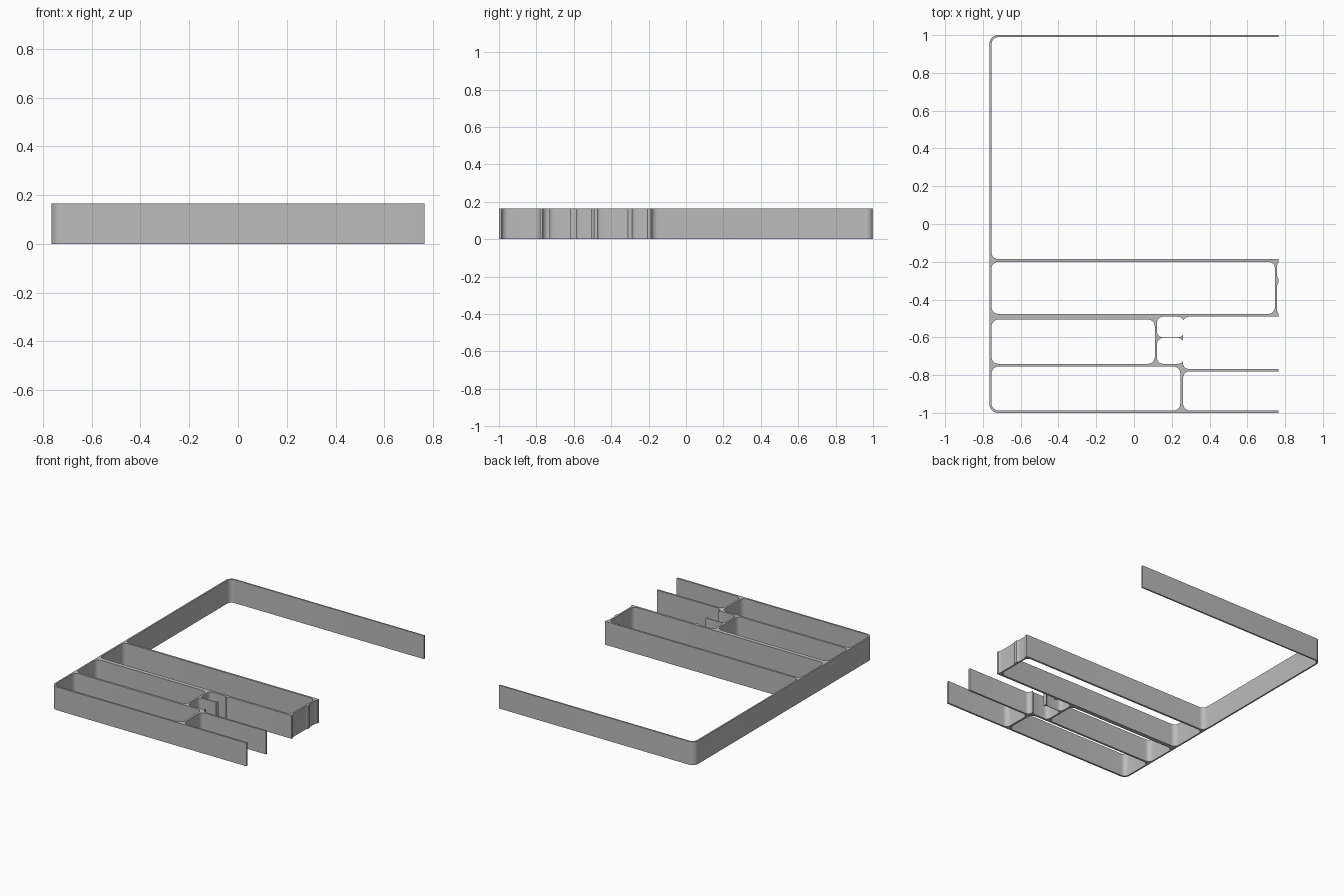
import bpy
import bmesh
from math import cos, sin, pi, radians

cube = bpy.data.objects.get("Cube")
if cube:
    bpy.data.objects.remove(cube, do_unlink=True)

HEIGHT = 0.165
EDGE = 0.765      # right-hand cut plane of the tray
BEYOND = 0.95     # open pockets run out past the cut plane
FILLET = 0.035
STEPS = 8

grey = bpy.data.materials.new("plain grey")
grey.use_nodes = True
colour = (0.5, 0.5, 0.5, 1)
grey.diffuse_color = colour
grey.node_tree.nodes["Principled BSDF"].inputs["Base Color"].default_value = colour


def prism(name, outline, z0, z1):
    """Extrude a closed outline into an upright prism."""
    bm = bmesh.new()
    base = bm.faces.new([bm.verts.new((x, y, z0)) for x, y in outline])
    walls = bmesh.ops.extrude_face_region(bm, geom=[base])
    top = [v for v in walls["geom"] if isinstance(v, bmesh.types.BMVert)]
    bmesh.ops.translate(bm, verts=top, vec=(0, 0, z1 - z0))
    bmesh.ops.recalc_face_normals(bm, faces=bm.faces)
    mesh = bpy.data.meshes.new(name)
    bm.to_mesh(mesh)
    bm.free()
    mesh.materials.append(grey)
    obj = bpy.data.objects.new(name, mesh)
    bpy.context.collection.objects.link(obj)
    return obj


def rounded(x0, x1, y0, y1, left=FILLET, right=FILLET):
    """Rectangle outline with filleted left and right corners."""
    points = []
    corners = [(x1, y1, -1, -1, right), (x0, y1, 1, -1, left),
               (x0, y0, 1, 1, left), (x1, y0, -1, 1, right)]
    for turn, (x, y, sx, sy, r) in enumerate(corners):
        if r == 0:
            points.append((x, y))
            continue
        for i in range(STEPS + 1):
            a = (turn + i / STEPS) * pi / 2
            points.append((x + sx * r + r * cos(a), y + sy * r + r * sin(a)))
    return points


# Solid block with rounded left corners
tray = prism("drawer_divider_frame",
             rounded(-EDGE, EDGE, -1, 1, left=0.045, right=0), 0, HEIGHT)

# Pockets: x range, y range, fillet
pockets = {
    "large_open": (-0.754, BEYOND, -0.186, 0.989, FILLET),
    "long_closed": (-0.754, 0.746, -0.476, -0.2, FILLET),
    "middle_closed": (-0.754, 0.11, -0.74, -0.506, FILLET),
    "front_closed": (-0.754, 0.245, -0.987, -0.755, FILLET),
    "front_open": (0.26, BEYOND, -0.987, -0.78, FILLET),
    "side_open": (0.259, BEYOND, -0.767, -0.491, 0.03),
    "small_back": (0.122, 0.264, -0.6, -0.491, 0.03),
    "small_front": (0.122, 0.264, -0.74, -0.604, 0.03),
    "outer_recess_back": (0.757, BEYOND, -0.299, -0.195, 0.03),
    "outer_recess_front": (0.757, BEYOND, -0.484, -0.301, 0.03),
}

bpy.context.view_layer.objects.active = tray
for name, (x0, x1, y0, y1, r) in pockets.items():
    cutter = prism(name + "_cutter", rounded(x0, x1, y0, y1, r, r), -0.1, HEIGHT + 0.1)
    cutter.hide_render = True
    cut = tray.modifiers.new(name, "BOOLEAN")
    cut.operation = "DIFFERENCE"
    cut.solver = "EXACT"
    cut.object = cutter
    bpy.ops.object.modifier_apply(modifier=cut.name)
    bpy.data.objects.remove(cutter, do_unlink=True)

# Smooth fillets, crisp rims
bpy.ops.object.select_all(action="DESELECT")
tray.select_set(True)
bpy.ops.object.shade_smooth_by_angle(angle=radians(30))
